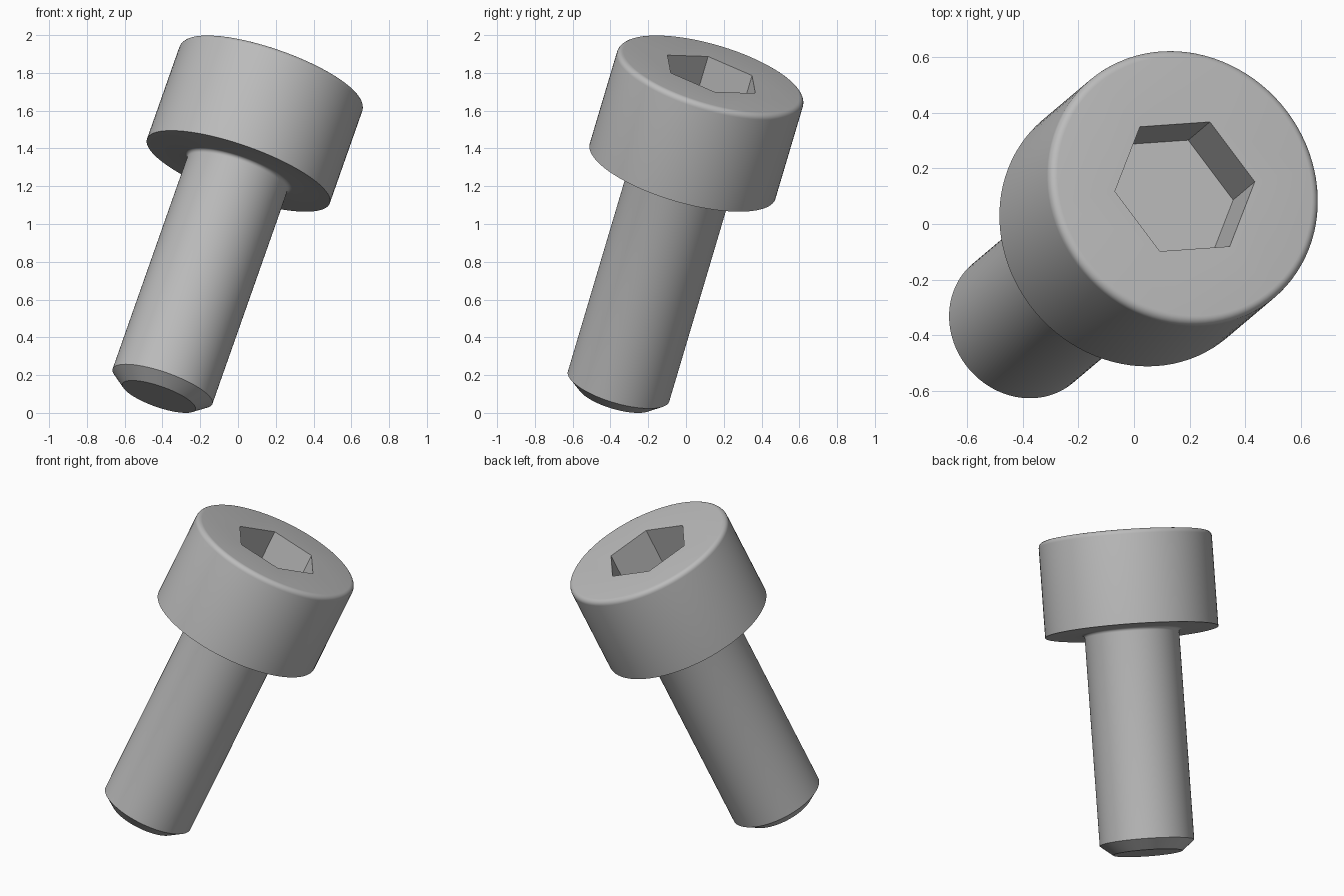
import bpy, bmesh, math
from mathutils import Matrix, Vector

if "Cube" in bpy.data.objects:
    bpy.data.objects.remove(bpy.data.objects["Cube"], do_unlink=True)

# Main sizes, measured along the screw's own axis from the underside of the head
HEAD_R, HEAD_H, HEAD_ROUND = 0.513, 0.565, 0.03
SHANK_R, SHANK_L, NECK_ROUND = 0.28, 1.315, 0.02
TIP_R, TIP_H = 0.205, 0.06
SOCKET_R, SOCKET_DEPTH = 0.269, 0.243
SEGMENTS = 96


def arc(cx, cz, radius, start, end, steps):
    """Profile points on a circular arc, angles in degrees."""
    angles = [math.radians(start + (end - start) * i / steps) for i in range(steps + 1)]
    return [(cx + radius * math.cos(a), cz + radius * math.sin(a)) for a in angles]


def add_ring(bm, radius, z, count):
    turn = 2 * math.pi / count
    return [bm.verts.new((radius * math.cos(i * turn), radius * math.sin(i * turn), z))
            for i in range(count)]


def join_rings(bm, lower, upper):
    n = len(lower)
    for i in range(n):
        j = (i + 1) % n
        bm.faces.new((lower[i], lower[j], upper[j], upper[i]))


# Turned body: tip chamfer, shank, neck fillet, head and rounded top edge
profile = [(TIP_R, -SHANK_L), (SHANK_R, TIP_H - SHANK_L)]
profile += arc(SHANK_R + NECK_ROUND, -NECK_ROUND, NECK_ROUND, 180, 90, 5)
profile += [(HEAD_R, 0)]
profile += arc(HEAD_R - HEAD_ROUND, HEAD_H - HEAD_ROUND, HEAD_ROUND, 0, 90, 6)

bm = bmesh.new()
rings = [add_ring(bm, r, z, SEGMENTS) for r, z in profile]
for lower, upper in zip(rings, rings[1:]):
    join_rings(bm, lower, upper)
bm.faces.new(reversed(rings[0]))

# Hexagonal socket sunk into the flat top
rim = add_ring(bm, SOCKET_R, HEAD_H, 6)
floor = add_ring(bm, SOCKET_R, HEAD_H - SOCKET_DEPTH, 6)
step = SEGMENTS // 6
for k in range(6):
    outer = [rings[-1][(k * step + i) % SEGMENTS] for i in range(step + 1)]
    bm.faces.new(outer + [rim[(k + 1) % 6], rim[k]])
join_rings(bm, floor[::-1], rim[::-1])
bm.faces.new(floor)
bmesh.ops.recalc_face_normals(bm, faces=bm.faces)

mesh = bpy.data.meshes.new("socket_screw")
bm.to_mesh(mesh)
bm.free()
screw = bpy.data.objects.new("socket_screw", mesh)
bpy.context.collection.objects.link(screw)

# Leaning pose: local z follows the axis, local x points at a socket corner
axis = Vector((0.32, 0.27, 0.908)).normalized()
corner = Vector((0.936, 0.065, -0.349))
corner = (corner - axis * corner.dot(axis)).normalized()
pose = Matrix((corner, axis.cross(corner), axis)).transposed().to_4x4()
screw.matrix_world = Matrix.Translation((0.002, -0.018, 1.28)) @ pose

# Plain grey metal
steel = bpy.data.materials.new("grey_steel")
steel.use_nodes = True
colour = (0.5, 0.5, 0.5, 1)
steel.diffuse_color = colour
steel.node_tree.nodes["Principled BSDF"].inputs["Base Color"].default_value = colour
mesh.materials.append(steel)

# Smooth round surfaces, crisp machined edges
bpy.ops.object.select_all(action="DESELECT")
screw.select_set(True)
bpy.context.view_layer.objects.active = screw
bpy.ops.object.shade_smooth_by_angle(angle=math.radians(30))
